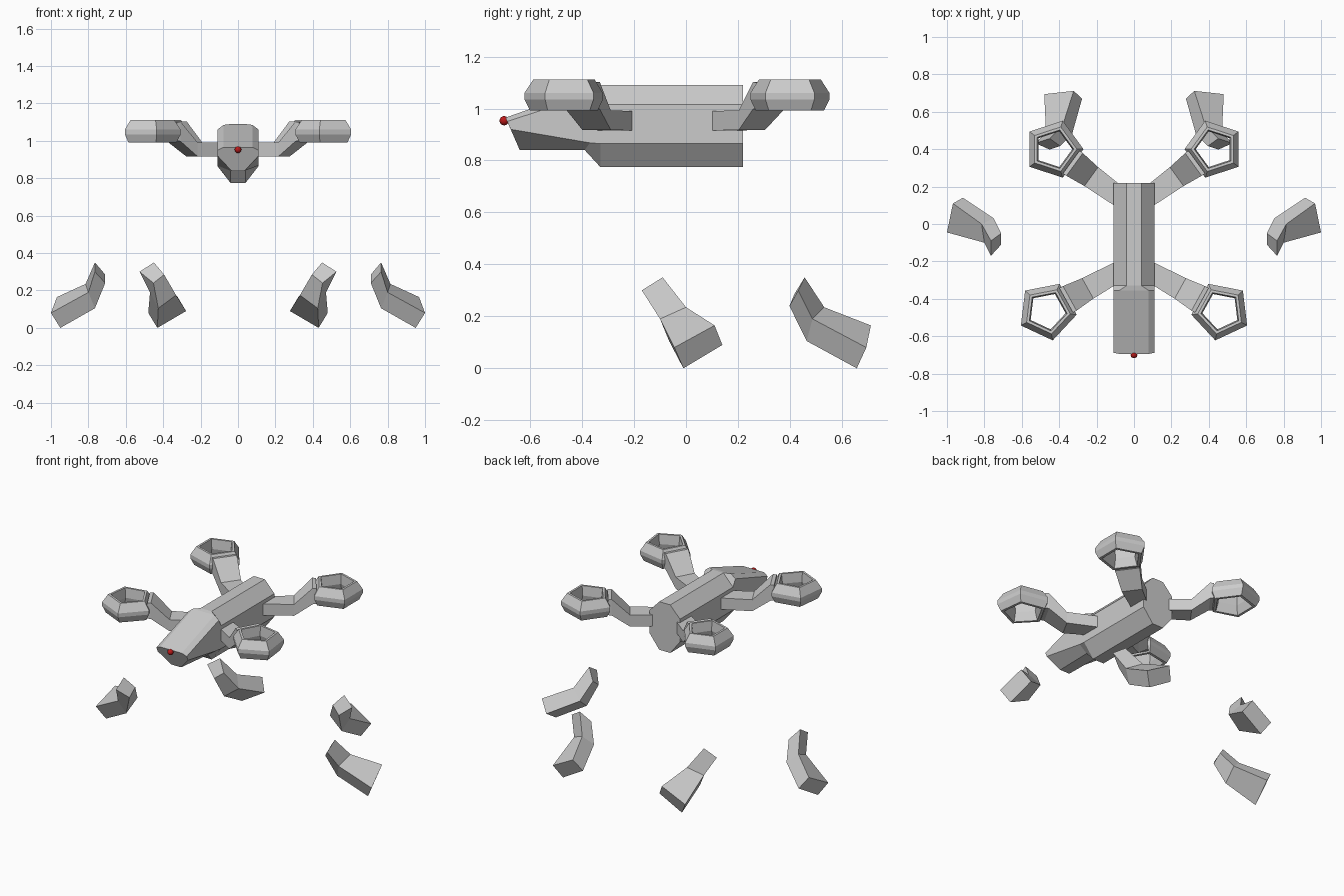
import bpy, bmesh
from math import sin, cos, radians
from mathutils import Vector, Matrix

if "Cube" in bpy.data.objects:
    bpy.data.objects.remove(bpy.data.objects["Cube"])


def make(name, rings, closed=False):
    """Skin a list of equal-length vertex rings; cap the ends unless closed."""
    bm = bmesh.new()
    vs = [[bm.verts.new(p) for p in r] for r in rings]
    n = len(vs[0])
    for i in range(len(vs) if closed else len(vs) - 1):
        a, b = vs[i], vs[(i + 1) % len(vs)]
        for k in range(n):
            bm.faces.new((a[k], a[(k + 1) % n], b[(k + 1) % n], b[k]))
    if not closed:
        bm.faces.new(vs[0])
        bm.faces.new(vs[-1])
    bmesh.ops.recalc_face_normals(bm, faces=bm.faces)
    me = bpy.data.meshes.new(name)
    bm.to_mesh(me)
    bm.free()
    ob = bpy.data.objects.new(name, me)
    bpy.context.collection.objects.link(ob)
    return ob


def pair(name, rings, closed=False):
    """Build a part on the right and its mirror image on the left."""
    make(name + "_right", rings, closed)
    make(name + "_left", [[(-p[0], p[1], p[2]) for p in r] for r in rings], closed)


# Fuselage: octagonal body running into a wedge nose (half sections, top to bottom)
octagon = [(0.04, 1.09), (0.11, 1.015), (0.11, 0.865), (0.04, 0.775)]
halves = [
    [(x, 0.22, z) for x, z in octagon],
    [(x, -0.33, z) for x, z in octagon],
    [(0.078, -0.355, 1.085), (0.11, -0.355, 1.06), (0.11, -0.37, 0.868), (0.04, -0.39, 0.84)],
    [(0.078, -0.695, 0.965), (0.11, -0.688, 0.95), (0.11, -0.675, 0.92), (0.035, -0.64, 0.84)],
]
make("fuselage", [h + [(-x, y, z) for x, y, z in reversed(h)] for h in halves])

# Red nose light
bpy.ops.mesh.primitive_uv_sphere_add(segments=16, ring_count=8, radius=0.018,
                                     location=(0, -0.7, 0.953))
light = bpy.context.object
light.name = "nose_light"
bpy.ops.object.shade_smooth()
red = bpy.data.materials.new("red")
red.diffuse_color = (0.5, 0.01, 0.01, 1)
red.use_nodes = True
red.node_tree.nodes["Principled BSDF"].inputs["Base Color"].default_value = red.diffuse_color
light.data.materials.append(red)

# Pentagonal rotor guards, each with a bent arm meeting the edge that faces the body
guard_profile = [(0.16, 1.035), (0.16, 1.06), (0.125, 1.112), (0.108, 1.112),
                 (0.1, 1.05), (0.118, 0.992), (0.138, 0.992)]
for end, centre, inward in (("front", (0.465, -0.465), 151), ("back", (0.43, 0.40), 216)):
    guard = []
    for k in range(5):
        a = radians(inward + 36 + 72 * k)
        guard.append([(centre[0] + r * cos(a), centre[1] + r * sin(a), z)
                      for r, z in guard_profile])
    pair(end + "_rotor_guard", guard, closed=True)

    a = radians(inward)
    u, side = Vector((cos(a), sin(a), 0)), Vector((-sin(a), cos(a), 0))
    edge = Vector((centre[0], centre[1], 0)) + u * 0.129
    arm = []
    for dist, z, w, h in ((0.32, 0.953, 0.105, 0.075), (0.12, 0.955, 0.125, 0.075),
                          (0.01, 1.05, 0.15, 0.105), (-0.012, 1.05, 0.15, 0.1)):
        c = edge + u * dist + Vector((0, 0, z))
        arm.append([c + side * (w / 2 * s) + Vector((0, 0, h / 2 * t))
                    for s, t in ((-1, -1), (1, -1), (1, 1), (-1, 1))])
    pair(end + "_rotor_arm", arm)

# Detached bent fins: outer end, elbow, upper tip
fin = [
    [(0.95, -0.01, 0.0), (0.915, 0.14, 0.09), (0.968, 0.11, 0.165), (1.0, -0.045, 0.08)],
    [(0.765, -0.065, 0.105), (0.75, 0.03, 0.175), (0.815, 0.0, 0.235), (0.80, -0.10, 0.19)],
    [(0.71, -0.11, 0.24), (0.71, -0.05, 0.285), (0.765, -0.09, 0.35), (0.765, -0.17, 0.30)],
]
pair("side_fin", fin)
turn = Matrix.Translation((0.128, -0.243, 0)) @ Matrix.Rotation(radians(72), 4, 'Z')
pair("back_fin", [[turn @ Vector(p) for p in r] for r in fin])
